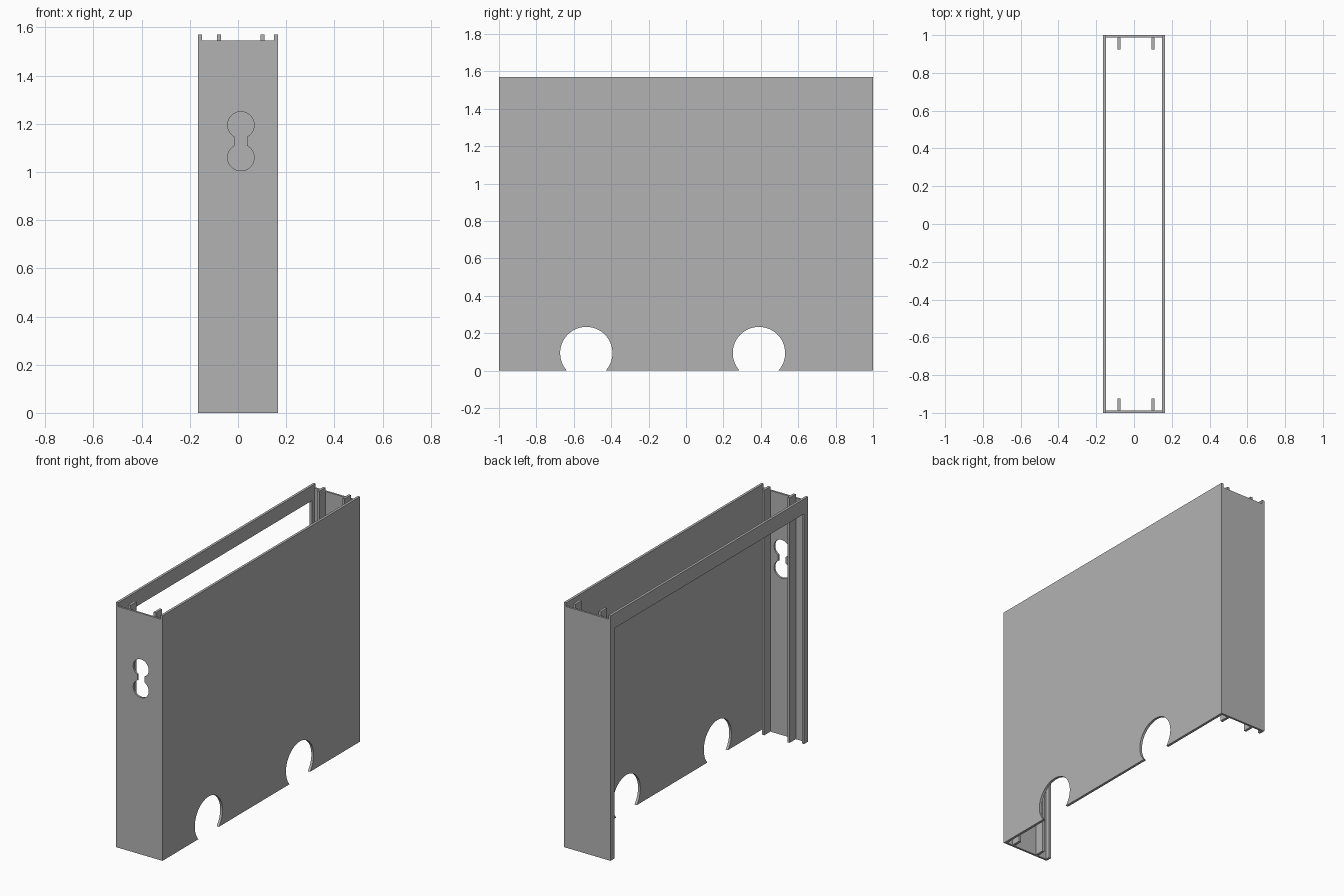
import bpy, bmesh
from math import sin, cos, asin, pi
from mathutils import Vector

cube = bpy.data.objects.get("Cube")
if cube:
    bpy.data.objects.remove(cube, do_unlink=True)

# Overall sizes
W, L, H = 0.165, 1.0, 1.57      # half width, half length, height
T = 0.016                       # side thickness
END_T, END_H = 0.013, 1.545     # end wall thickness and height

grey = bpy.data.materials.new("plain grey")
grey.use_nodes = True
COLOUR = (0.45, 0.45, 0.45, 1)
grey.diffuse_color = COLOUR
grey.node_tree.nodes["Principled BSDF"].inputs["Base Color"].default_value = COLOUR


def prism(name, outline, axis, start, end):
    """Extrude a flat outline along x (outline in y, z) or y (outline in x, z)."""
    bm = bmesh.new()
    if axis == "x":
        verts = [bm.verts.new((start, a, z)) for a, z in outline]
        move = Vector((end - start, 0, 0))
    else:
        verts = [bm.verts.new((a, start, z)) for a, z in outline]
        move = Vector((0, end - start, 0))
    face = bm.faces.new(verts)
    out = bmesh.ops.extrude_face_region(bm, geom=[face])
    moved = [v for v in out["geom"] if isinstance(v, bmesh.types.BMVert)]
    bmesh.ops.translate(bm, verts=moved, vec=move)
    bmesh.ops.recalc_face_normals(bm, faces=bm.faces)
    mesh = bpy.data.meshes.new(name)
    bm.to_mesh(mesh)
    bm.free()
    mesh.materials.append(grey)
    obj = bpy.data.objects.new(name, mesh)
    bpy.context.collection.objects.link(obj)
    return obj


def arc(cx, cz, r, a0, a1, n=40):
    steps = [a0 + (a1 - a0) * i / n for i in range(n + 1)]
    return [(cx + r * cos(a), cz + r * sin(a)) for a in steps]


def rect(a0, a1, z0, z1):
    return [(a0, z0), (a1, z0), (a1, z1), (a0, z1)]


# Large side panel with two round cutouts open at the bottom edge
R, CZ = 0.14, 0.094
dip = asin(CZ / R)
outline = [(-L, 0)]
for cy in (-0.533, 0.39):
    outline += arc(cy, CZ, R, pi + dip, -dip)
outline += [(L, 0), (L, H), (-L, H)]
prism("side_panel", outline, "x", W - T, W)

# Open side: top rail and two slim legs
LEG, RAIL = 0.04, 0.095
frame = [(-L, 0), (-L + LEG, 0), (-L + LEG, H - RAIL), (L - LEG, H - RAIL),
         (L - LEG, 0), (L, 0), (L, H), (-L, H)]
prism("open_side_frame", frame, "x", -W, -W + T)

# End walls and their inner guide ribs
walls = {}
for label, s in (("front", -1), ("back", 1)):
    walls[label] = prism(label + "_wall", rect(-W + T, W - T, 0, END_H), "y",
                         s * L, s * (L - END_T))
    for side, x in (("right", -0.079), ("left", 0.101)):
        prism(f"{label}_{side}_rib", rect(x - 0.008, x + 0.008, 0, H), "y",
              s * (L - END_T), s * (L - 0.075))

# Double keyhole through the front wall
KX, KR, SLOT = 0.012, 0.055, 0.026
a = asin(SLOT / KR)
key = arc(KX, 1.195, KR, -pi / 2 + a, 3 * pi / 2 - a)
key += arc(KX, 1.06, KR, pi / 2 + a, 5 * pi / 2 - a)
cutter = prism("keyhole_cutter", key, "y", -L - 0.02, -L + 0.03)
cutter.hide_render = True
cut = walls["front"].modifiers.new("keyhole", "BOOLEAN")
cut.operation, cut.solver, cut.object = "DIFFERENCE", "EXACT", cutter
bpy.context.view_layer.objects.active = walls["front"]
bpy.ops.object.modifier_apply(modifier=cut.name)
bpy.data.objects.remove(cutter, do_unlink=True)
